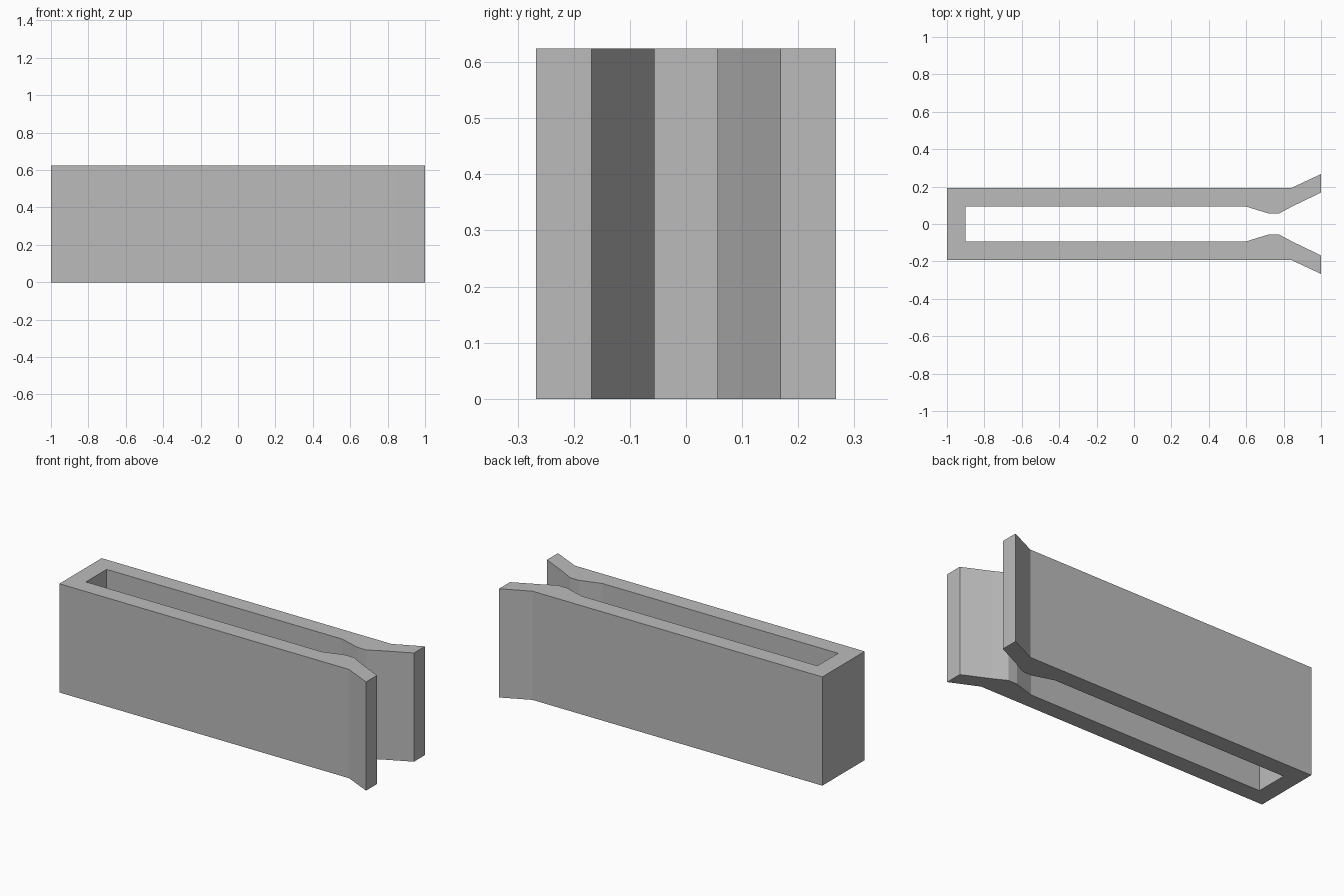
import bpy
import bmesh

cube = bpy.data.objects.get("Cube")
if cube:
    bpy.data.objects.remove(cube, do_unlink=True)

HEIGHT = 0.624

grey = bpy.data.materials.new("plain grey")
grey.use_nodes = True
colour = (0.5, 0.5, 0.5, 1.0)
grey.diffuse_color = colour
grey.node_tree.nodes["Principled BSDF"].inputs["Base Color"].default_value = colour

# Plan of one arm: outer side to the flared tip, then back along the inner side
outer = [(-1.0, 0.192), (0.84, 0.192), (1.0, 0.267)]
inner = [(1.0, 0.168), (0.85, 0.096), (0.775, 0.056), (0.72, 0.056),
         (0.597, 0.094), (-0.9, 0.094)]
half = outer + inner
mirrored = [(x, -y) for x, y in reversed(half)]

# Clip body: the closed U-shaped plan pulled straight up
bm = bmesh.new()
base = bm.faces.new([bm.verts.new((x, y, 0)) for x, y in half + mirrored])
top = bmesh.ops.extrude_face_region(bm, geom=[base])
rim = [v for v in top["geom"] if isinstance(v, bmesh.types.BMVert)]
bmesh.ops.translate(bm, verts=rim, vec=(0, 0, HEIGHT))
bmesh.ops.recalc_face_normals(bm, faces=bm.faces)

mesh = bpy.data.meshes.new("clip_body")
bm.to_mesh(mesh)
bm.free()
mesh.materials.append(grey)
clip = bpy.data.objects.new("clip_body", mesh)
bpy.context.collection.objects.link(clip)
